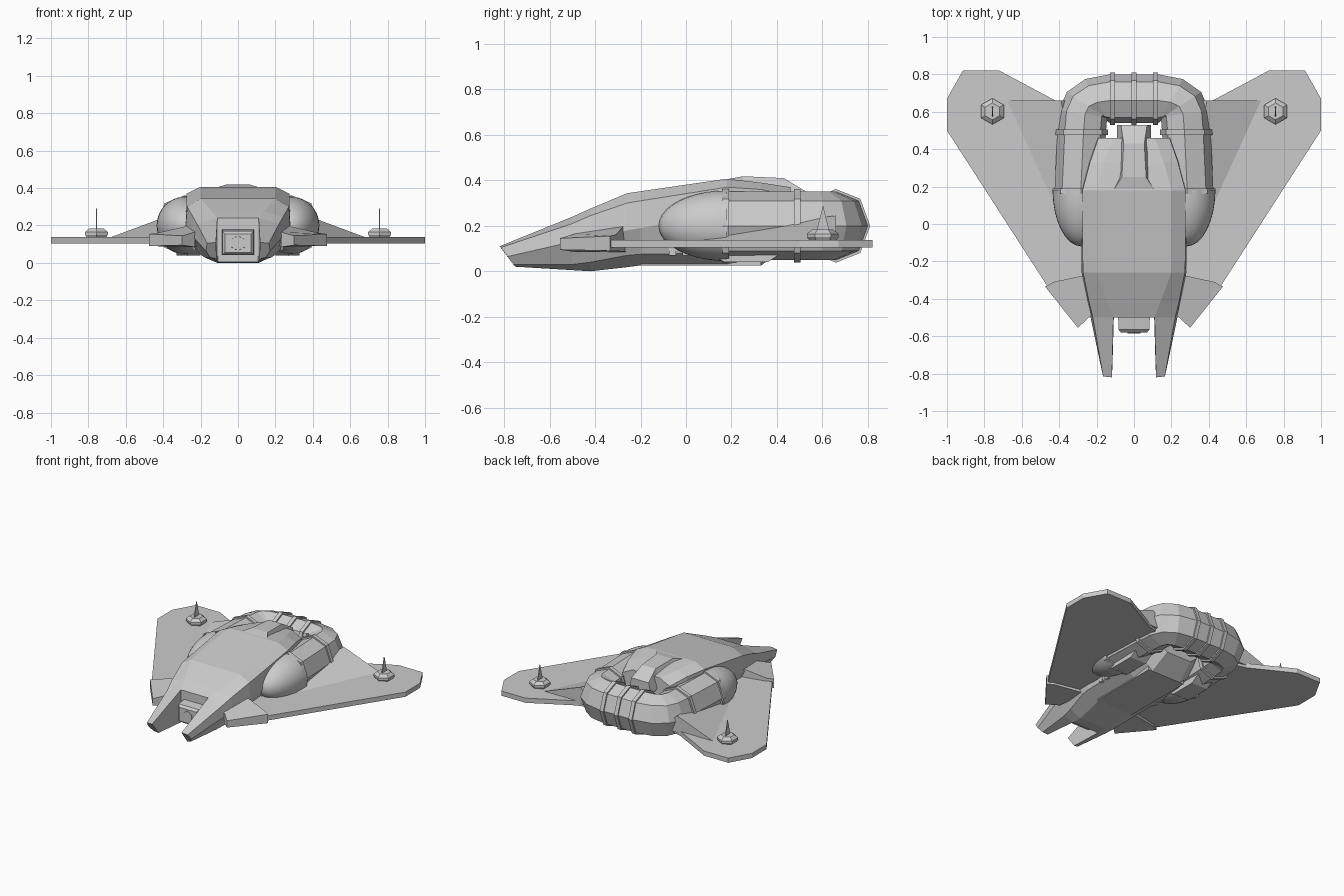
import bpy, bmesh
from math import cos, sin, radians, pi
from mathutils import Vector, Matrix

if "Cube" in bpy.data.objects:
    bpy.data.objects.remove(bpy.data.objects["Cube"])


def finish(name, bm, mirror=False, smooth=None):
    bmesh.ops.recalc_face_normals(bm, faces=bm.faces[:])
    me = bpy.data.meshes.new(name)
    bm.to_mesh(me)
    bm.free()
    ob = bpy.data.objects.new(name, me)
    bpy.context.collection.objects.link(ob)
    if mirror:
        m = ob.modifiers.new("mirror", 'MIRROR')
        m.use_mirror_merge = False
    if smooth:
        bpy.ops.object.select_all(action='DESELECT')
        ob.select_set(True)
        bpy.context.view_layer.objects.active = ob
        bpy.ops.object.shade_smooth_by_angle(angle=radians(smooth))
    return ob


def loft(name, rings, mirror=False):
    """Skin a list of equal-length point rings and cap both ends."""
    bm = bmesh.new()
    vs = [[bm.verts.new(p) for p in r] for r in rings]
    n = len(vs[0])
    for a, b in zip(vs, vs[1:]):
        for i in range(n):
            bm.faces.new((a[i], a[(i + 1) % n], b[(i + 1) % n], b[i]))
    bm.faces.new(vs[0])
    bm.faces.new(vs[-1])
    return finish(name, bm, mirror)


def symmetric(y, half):
    """Full ring from right-half points ordered bottom to top."""
    return [(x, y, z) for x, z in half] + [(-x, y, z) for x, z in reversed(half)]


def box(name, lo, hi, mirror=False):
    loft(name, [[(lo[0], lo[1], z), (hi[0], lo[1], z), (hi[0], hi[1], z),
                 (lo[0], hi[1], z)] for z in (lo[2], hi[2])], mirror)


# Fuselage
nose = [(0.108, 0.005), (0.18, 0.03), (0.232, 0.13), (0.22, 0.21), (0.11, 0.24)]
loft("fuselage", [
    symmetric(-0.50, nose),
    symmetric(-0.42, [(0.11, 0.0), (0.195, 0.04), (0.248, 0.145), (0.24, 0.245), (0.14, 0.276)]),
    symmetric(-0.26, [(0.13, 0.018), (0.225, 0.07), (0.28, 0.18), (0.272, 0.30), (0.20, 0.343)]),
    symmetric(-0.20, [(0.14, 0.026), (0.23, 0.075), (0.28, 0.19), (0.274, 0.31), (0.20, 0.352)]),
    symmetric(0.18, [(0.14, 0.025), (0.23, 0.08), (0.28, 0.26), (0.275, 0.37), (0.20, 0.407)]),
    symmetric(0.33, [(0.12, 0.025), (0.2, 0.1), (0.245, 0.27), (0.235, 0.36), (0.16, 0.39)]),
    symmetric(0.46, [(0.10, 0.12), (0.15, 0.16), (0.20, 0.27), (0.19, 0.33), (0.11, 0.37)]),
])

# Forked front prongs
loft("front_prong", [
    [(x, -0.50, z) for x, z in nose],
    [(0.115, -0.75, 0.02), (0.15, -0.76, 0.03), (0.172, -0.785, 0.065),
     (0.165, -0.815, 0.105), (0.118, -0.82, 0.11)],
], mirror=True)

# Dorsal hump behind the roof panel
loft("dorsal_hump", [
    symmetric(0.18, [(0.12, 0.33), (0.11, 0.405)]),
    symmetric(0.25, [(0.11, 0.33), (0.065, 0.418)]),
    symmetric(0.43, [(0.09, 0.30), (0.055, 0.41)]),
    symmetric(0.53, [(0.09, 0.26), (0.07, 0.35)]),
])

# Nose sensor between the prongs
loft("nose_sensor", [
    symmetric(-0.48, [(0.085, 0.04), (0.085, 0.18)]),
    symmetric(-0.565, [(0.083, 0.045), (0.083, 0.17)]),
    symmetric(-0.58, [(0.07, 0.055), (0.07, 0.155)]),
])
loft("nose_nozzle", [[(r * cos(i * pi / 3 + pi / 6), y, 0.105 + r * sin(i * pi / 3 + pi / 6))
                      for i in range(6)] for y, r in ((-0.55, 0.045), (-0.585, 0.04))])

# U-shaped engine tube
SECTION = [(0.13, 0.0), (0.09, 0.11), (-0.01, 0.15), (-0.1, 0.11),
           (-0.13, 0.0), (-0.1, -0.11), (-0.01, -0.15), (0.09, -0.11)]


def tube_ring(x, y, ang, s=1.0, shift=0.0):
    c, n = cos(radians(ang)), sin(radians(ang))
    return [(x + c * o * s - n * shift, y + n * o * s + c * shift, 0.2 + h * s)
            for o, h in SECTION]


path = [(0.295, 0.17, 0), (0.28, 0.49, 0), (0.272, 0.59, 8), (0.25, 0.635, 33),
        (0.20, 0.66, 62), (0.13, 0.67, 90)]
path += [(-x, y, 180 - a) for x, y, a in reversed(path)]
loft("engine_tube", [tube_ring(*p) for p in path])

# Clamp bands around the tube
for i, (x, y, a) in enumerate([(0.295, 0.175, 0), (0.28, 0.49, 0), (0.115, 0.67, 90), (0, 0.67, 90)]):
    loft(f"engine_band_{i}", [tube_ring(x, y, a, 1.08, d) for d in (-0.014, 0.014)], mirror=x > 0)

# Smooth intake cowls in front of the tube
bm = bmesh.new()
bmesh.ops.create_uvsphere(bm, u_segments=32, v_segments=20, radius=1,
                          matrix=Matrix.Translation((0.28, 0.18, 0.2)) @ Matrix.Diagonal((0.155, 0.30, 0.155, 1)))
bmesh.ops.bisect_plane(bm, geom=bm.verts[:] + bm.edges[:] + bm.faces[:],
                       plane_co=(0, 0.18, 0), plane_no=(0, 1, 0), clear_outer=True)
finish("intake_cowl", bm, mirror=True, smooth=40)

# Wings
outline = [(0.2, -0.42), (0.42, -0.40), (1.0, 0.50), (1.0, 0.67), (0.915, 0.82),
           (0.72, 0.82), (0.42, 0.66), (0.2, 0.6)]
loft("wing", [[(x, y, z) for x, y in outline] for z in (0.104, 0.138)], mirror=True)

# Raised fairing on the wing root
loft("wing_fairing", [
    [(0.26, -0.1, 0.12), (0.38, -0.1, 0.12), (0.26, -0.1, 0.14)],
    [(0.26, 0.66, 0.12), (0.70, 0.66, 0.13), (0.39, 0.66, 0.245)],
], mirror=True)

# Leading-edge root blocks
loft("wing_root_block", [
    [(0.2, -0.26, 0.085), (0.23, -0.49, 0.085), (0.30, -0.555, 0.095), (0.475, -0.335, 0.09), (0.43, -0.31, 0.09)],
    [(0.2, -0.26, 0.215), (0.23, -0.49, 0.165), (0.30, -0.555, 0.145), (0.475, -0.335, 0.155), (0.43, -0.31, 0.16)],
], mirror=True)

# Hexagonal wing pods with thin spikes
loft("wing_pod", [[(0.757 + r * sin(i * pi / 3), 0.602 + r * cos(i * pi / 3), z) for i in range(6)]
                  for z, r in ((0.13, 0.055), (0.15, 0.07), (0.165, 0.07), (0.184, 0.045))], mirror=True)
loft("pod_spike", [[(x, 0.575, 0.18), (x, 0.63, 0.18), (x, 0.603, 0.29)]
                   for x in (0.754, 0.760)], mirror=True)

# Belly keel, underside engine pads and vents
box("belly_keel", (-0.15, -0.2, 0.025), (0.15, 0.33, 0.11))
loft("engine_pad", [[(0.2, y0, z), (0.33, y0, z), (0.33, y1, z), (0.2, y1, z)]
                    for y0, y1, z in ((0.17, 0.36, 0.04), (0.05, 0.45, 0.1))], mirror=True)
for i, y in enumerate((-0.06, 0.0)):
    box(f"belly_vent_{i}", (0.15, y - 0.015, 0.07), (0.24, y + 0.015, 0.11), mirror=True)
